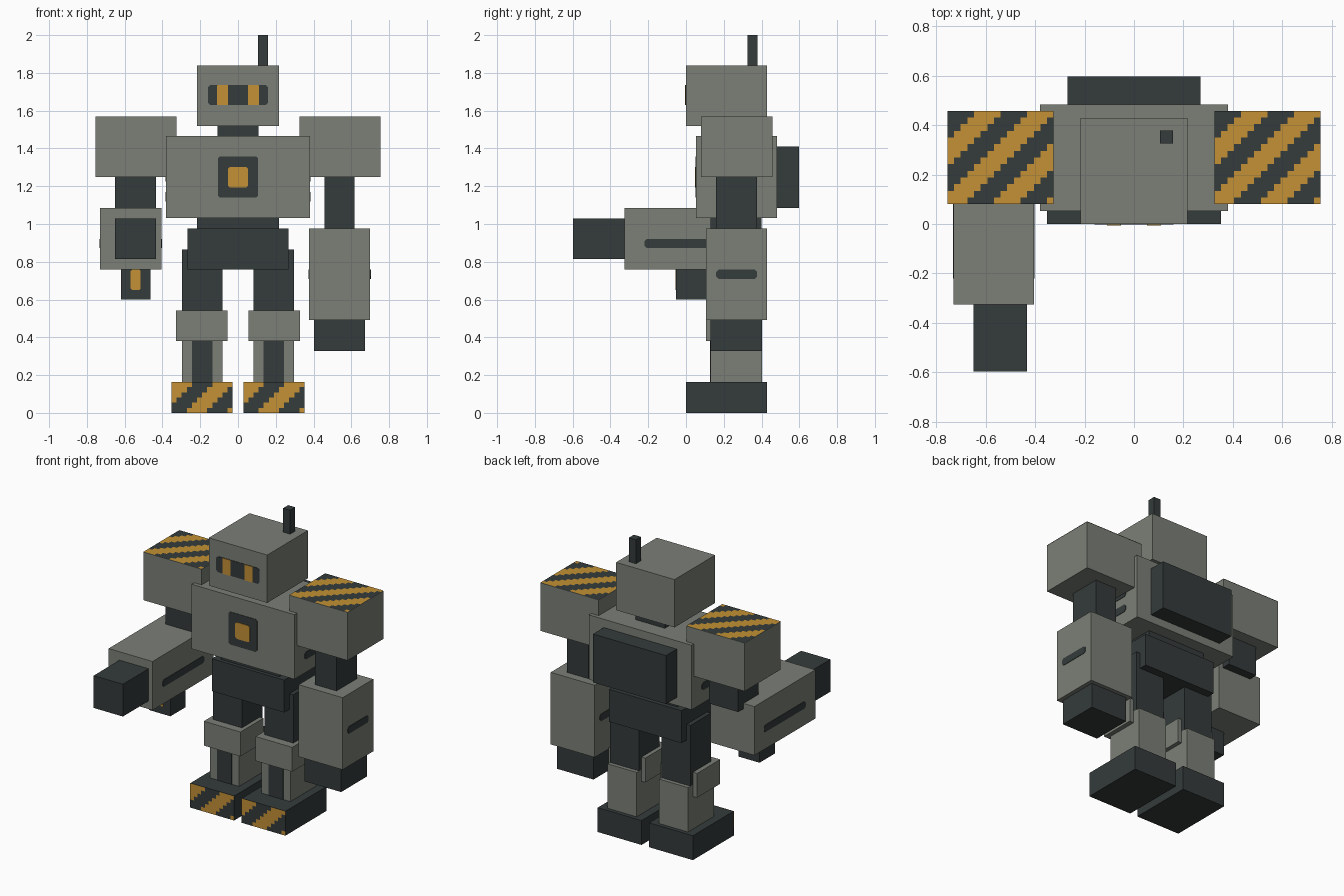
import bpy, bmesh
from mathutils import Vector

cube = bpy.data.objects.get("Cube")
if cube:
    bpy.data.objects.remove(cube, do_unlink=True)


def material(name, rgb):
    m = bpy.data.materials.new(name)
    m.use_nodes = True
    m.diffuse_color = (*rgb, 1)
    m.node_tree.nodes["Principled BSDF"].inputs["Base Color"].default_value = (*rgb, 1)
    return m


GREY = material("armour grey", (0.2, 0.215, 0.185))
DARK = material("dark steel", (0.035, 0.043, 0.043))
AMBER = material("hazard amber", (0.55, 0.285, 0.035))
TEXEL = 0.027


def finish(name, bm, *mats):
    mesh = bpy.data.meshes.new(name)
    bm.to_mesh(mesh)
    bm.free()
    for m in mats:
        mesh.materials.append(m)
    ob = bpy.data.objects.new(name, mesh)
    bpy.context.collection.objects.link(ob)
    return ob


def box(name, mat, x, y, z):
    """Box from three (low, high) ranges."""
    bm = bmesh.new()
    bmesh.ops.create_cube(bm, size=1)
    for v in bm.verts:
        v.co = [r[0] + (c + 0.5) * (r[1] - r[0]) for r, c in zip((x, y, z), v.co)]
    return finish(name, bm, mat)


def plate(name, mat, normal, at, u, v, cut=0.012, thick=0.003):
    """Thin clipped-corner panel; u is x or y, v is z."""
    n = Vector(normal)
    (a, b), (c, d) = u, v
    outline = [(a + cut, c), (b - cut, c), (b, c + cut), (b, d - cut),
               (b - cut, d), (a + cut, d), (a, d - cut), (a, c + cut)]
    bm = bmesh.new()
    pts = [(at, p, q) if n.x else (p, at, q) for p, q in outline]
    face = bm.faces.new([bm.verts.new(p) for p in pts])
    out = bmesh.ops.extrude_face_region(bm, geom=[face])["geom"]
    moved = [g for g in out if isinstance(g, bmesh.types.BMVert)]
    bmesh.ops.translate(bm, verts=moved, vec=n * thick)
    bmesh.ops.recalc_face_normals(bm, faces=bm.faces[:])
    return finish(name, bm, mat)


def hazard(name, cols, rows, place):
    """Stepped diagonal stripes on a grid of square cells."""
    bm = bmesh.new()
    grid = [[bm.verts.new(place(i / cols, j / rows)) for i in range(cols + 1)]
            for j in range(rows + 1)]
    for j in range(rows):
        for i in range(cols):
            f = bm.faces.new((grid[j][i], grid[j][i + 1],
                              grid[j + 1][i + 1], grid[j + 1][i]))
            # Stripes are counted from the upper left corner
            f.material_index = (i + rows - 1 - j) // 4 % 2
    return bm


def lerp(r, t):
    return r[0] + (r[1] - r[0]) * t


def side(s, low, high):
    return tuple(sorted((s * low, s * high)))


# Head
box("head", GREY, (-0.216, 0.216), (0, 0.43), (1.52, 1.84))
box("antenna", DARK, (0.106, 0.158), (0.325, 0.378), (1.84, 2))
box("neck", DARK, (-0.108, 0.108), (0.16, 0.377), (1.465, 1.52))
plate("visor", DARK, (0, -1, 0), 0, (-0.16, 0.16), (1.63, 1.735))
for s, label in ((1, "left"), (-1, "right")):
    plate(label + "_eye", AMBER, (0, -1, 0), 0, side(s, 0.053, 0.11),
          (1.63, 1.735), 0.001, 0.006)

# Body
box("torso", GREY, (-0.38, 0.38), (0.053, 0.483), (1.033, 1.465))
box("backpack", DARK, (-0.27, 0.27), (0.483, 0.597), (1.086, 1.41))
box("waist", DARK, (-0.216, 0.216), (0.13, 0.4), (0.977, 1.033))
box("pelvis", DARK, (-0.268, 0.268), (0.106, 0.43), (0.76, 0.977))
plate("chest_panel", DARK, (0, -1, 0), 0.053, (-0.107, 0.107), (1.14, 1.358))
plate("chest_light", AMBER, (0, -1, 0), 0.053, (-0.054, 0.054), (1.192, 1.303), 0.012, 0.006)

# Legs, torso vents and shoulders, mirrored
for s, label in ((1, "left"), (-1, "right")):
    for z in (1.12, 1.225):
        plate(label + "_torso_vent", DARK, (s, 0, 0), s * 0.38, (0.16, 0.377), (z, z + 0.05))
    box(label + "_thigh", DARK, side(s, 0.083, 0.297), (0.16, 0.377), (0.46, 0.866))
    box(label + "_knee", GREY, side(s, 0.056, 0.327), (0.106, 0.35), (0.38, 0.543))
    box(label + "_shin", GREY, side(s, 0.083, 0.297), (0.13, 0.403), (0.163, 0.46))
    plate(label + "_shin_stripe", DARK, (0, -1, 0), 0.13, side(s, 0.136, 0.244),
          (0.163, 0.38), 0.001)

    foot_x = side(s, 0.028, 0.352)
    box(label + "_foot", DARK, foot_x, (0, 0.43), (0, 0.163))
    bm = hazard("foot", 12, 6, lambda a, b: (lerp(foot_x, a), -0.002, lerp((0, 0.163), b)))
    finish(label + "_foot_stripes", bm, AMBER, DARK)

    shoulder_x, shoulder_y = side(s, 0.325, 0.755), (0.08, 0.458)
    box(label + "_shoulder", GREY, shoulder_x, shoulder_y, (1.248, 1.57))
    bm = hazard("shoulder", 16, 14,
                lambda a, b: (lerp(shoulder_x, a), lerp(shoulder_y, b), 1.572))
    finish(label + "_shoulder_stripes", bm, DARK, AMBER)

# Left arm, hanging
box("left_upper_arm", DARK, (0.458, 0.617), (0.16, 0.377), (0.977, 1.248))
box("left_forearm", GREY, (0.375, 0.7), (0.106, 0.43), (0.493, 0.975))
box("left_hand", DARK, (0.402, 0.672), (0.13, 0.403), (0.327, 0.493))
for s, x in ((1, 0.7), (-1, 0.375)):
    plate("left_forearm_slot", DARK, (s, 0, 0), x, (0.16, 0.377), (0.71, 0.758))

# Right arm, a forward pointing cannon
box("right_upper_arm", DARK, (-0.65, -0.434), (0.16, 0.377), (1.05, 1.248))
box("cannon_body", GREY, (-0.73, -0.405), (-0.325, 0.32), (0.76, 1.086))
box("cannon_muzzle", DARK, (-0.65, -0.434), (-0.597, -0.325), (0.814, 1.03))
box("cannon_magazine", DARK, (-0.62, -0.463), (-0.053, 0.108), (0.6, 0.76))
plate("magazine_light", AMBER, (0, -1, 0), -0.053, (-0.568, -0.515), (0.65, 0.76), 0.008)
for s, x in ((1, -0.405), (-1, -0.73)):
    plate("cannon_slot", DARK, (s, 0, 0), x, (-0.22, 0.22), (0.873, 0.92))
